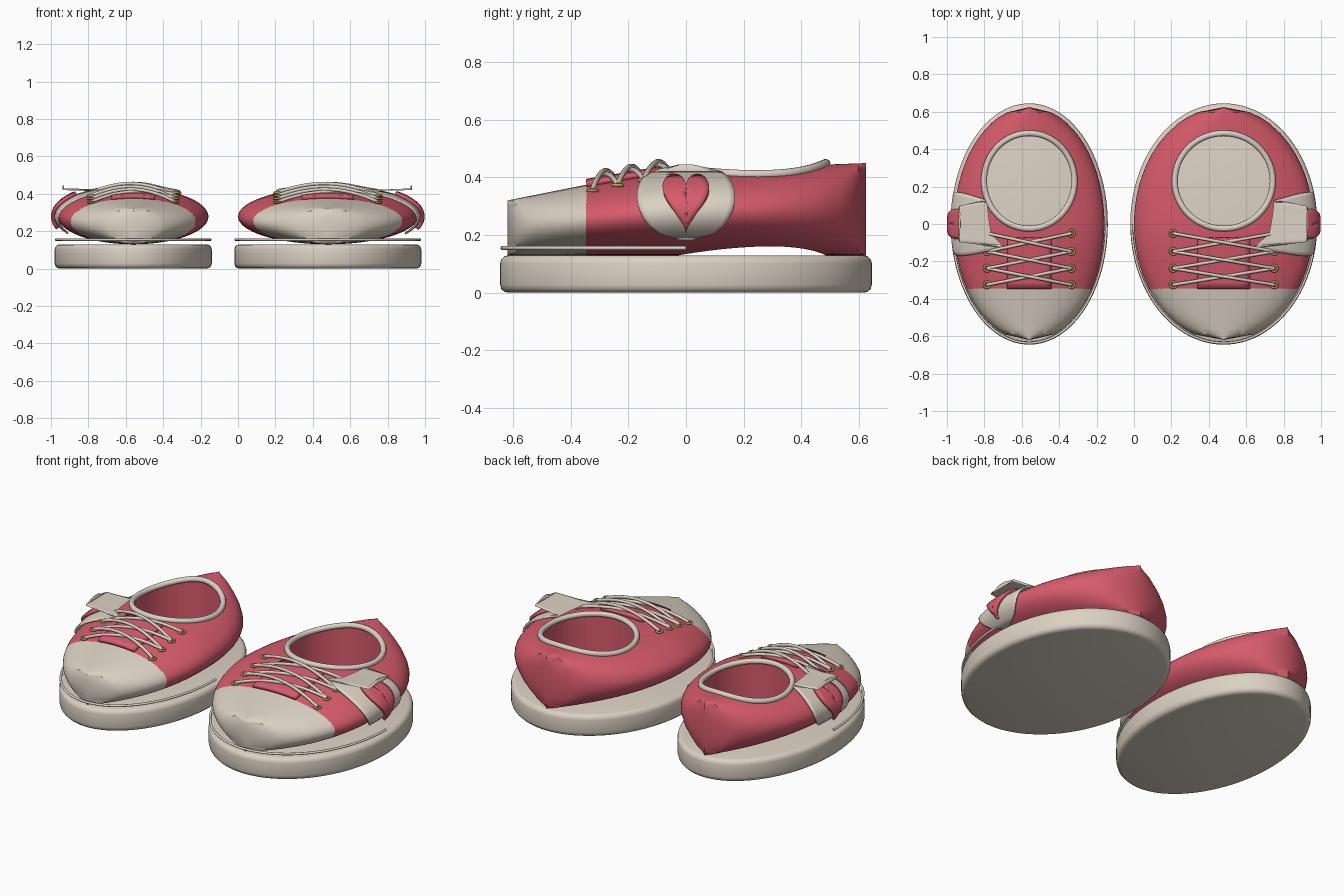
import bpy, bmesh, math
from math import sin, cos, pi, sqrt
from mathutils import Matrix

if "Cube" in bpy.data.objects:
    bpy.data.objects.remove(bpy.data.objects["Cube"])


def material(name, rgb):
    m = bpy.data.materials.new(name)
    m.diffuse_color = (*rgb, 1)
    m.use_nodes = True
    m.node_tree.nodes["Principled BSDF"].inputs["Base Color"].default_value = m.diffuse_color
    return m


CREAM = material("cream", (0.71, 0.64, 0.55))
PINK = material("pink", (0.68, 0.105, 0.15))
GOLD = material("gold", (0.5, 0.33, 0.1))
LEN = 0.625                      # half length of the upper
BASE = 0.13                      # underside of the upper
TOP = [(-0.62, 0.32), (-0.345, 0.375), (-0.05, 0.425), (0.63, 0.45)]


def top(y):
    for (y0, z0), (y1, z1) in zip(TOP, TOP[1:]):
        if y <= y1:
            return z0 + (z1 - z0) * (y - y0) / (y1 - y0)
    return TOP[-1][1]


def section(w, y):
    """Half width, centre height and half height of the upper at y."""
    half = w * sqrt(max(0, 1 - (y / LEN) ** 2))
    return half, (BASE + top(y)) / 2, (top(y) - BASE) / 2


def surf_z(w, x, y):
    h, c, r = section(w, y)
    return c + r * sqrt(max(0, 1 - (x / h) ** 2))


def side_point(w, y, z, off):
    """Point on the outer side of the upper, pushed out along its normal."""
    h, c, r = section(w, y)
    if z > 0.412:                # loose flap at the top of the patch
        return 0.93 * w, y, z
    x = h * sqrt(max(0, 1 - ((z - c) / r) ** 2))
    nx, nz = x / h ** 2, (z - c) / r ** 2
    n = math.hypot(nx, nz)
    return x + off * nx / n, y, z + off * nz / n


def finish(name, bm, mat, angle=35):
    me = bpy.data.meshes.new(name)
    bmesh.ops.recalc_face_normals(bm, faces=bm.faces)
    bm.to_mesh(me)
    bm.free()
    ob = bpy.data.objects.new(name, me)
    bpy.context.collection.objects.link(ob)
    me.materials.append(mat)
    smooth(ob, angle)
    return ob


def smooth(ob, angle=35):
    bpy.ops.object.select_all(action='DESELECT')
    ob.select_set(True)
    bpy.context.view_layer.objects.active = ob
    bpy.ops.object.shade_smooth_by_angle(angle=math.radians(angle))


def grid(name, rows, mat, thick, closed=False):
    """Sheet from rows of points, given a thickness."""
    bm = bmesh.new()
    vs = [[bm.verts.new(p) for p in row] for row in rows]
    for a, b in zip(vs, vs[1:]):
        n = len(a)
        for i in range(n if closed else n - 1):
            j = (i + 1) % n
            bm.faces.new((a[i], a[j], b[j], b[i]))
    bmesh.ops.remove_doubles(bm, verts=bm.verts, dist=1e-5)
    ob = finish(name, bm, mat, 40)
    s = ob.modifiers.new("thickness", 'SOLIDIFY')
    s.thickness, s.offset = thick, 0
    return ob


def loft(name, cx, w, ys, mat, n=64):
    bm = bmesh.new()
    rings = []
    for y in ys:
        h, c, r = section(w, y)
        if abs(y) > 0.615:
            h = 0                # ends close to a vertical crease
        rings.append([bm.verts.new((cx + h * cos(2 * pi * i / n), y, c + r * sin(2 * pi * i / n)))
                      for i in range(n)])
    for a, b in zip(rings, rings[1:]):
        for i in range(n):
            j = (i + 1) % n
            bm.faces.new((a[i], a[j], b[j], b[i]))
    for ring, y in ((rings[0], ys[0]), (rings[-1], ys[-1])):
        if abs(y) < 0.615:
            bm.faces.new(ring)
    bmesh.ops.remove_doubles(bm, verts=bm.verts, dist=1e-5)
    return finish(name, bm, mat)


def cylinder(name, cx, cy, rx, ry, z0, z1, mat, bevel=0):
    bm = bmesh.new()
    bmesh.ops.create_cone(bm, cap_ends=True, segments=96, radius1=1, radius2=1, depth=1,
                          matrix=Matrix.Translation((cx, cy, (z0 + z1) / 2))
                          @ Matrix.Diagonal((rx, ry, z1 - z0, 1)))
    if bevel:
        rim = [e for e in bm.edges if abs(e.verts[0].co.z - e.verts[1].co.z) < 1e-4]
        bmesh.ops.bevel(bm, geom=rim, offset=bevel, segments=3, profile=0.5, affect='EDGES')
    return finish(name, bm, mat)


def tube(name, pts, radius, mat, cyclic=False):
    cu = bpy.data.curves.new(name, 'CURVE')
    cu.dimensions = '3D'
    cu.bevel_depth, cu.bevel_resolution, cu.use_fill_caps = radius, 3, True
    sp = cu.splines.new('POLY')
    sp.points.add(len(pts) - 1)
    for p, q in zip(sp.points, pts):
        p.co = (*q, 1)
    sp.use_cyclic_u = cyclic
    cu.materials.append(mat)
    ob = bpy.data.objects.new(name, cu)
    bpy.context.collection.objects.link(ob)
    return ob


def shoe(tag, cx, side, a, w, open_x, lace_x):
    # sole and the thin line round its front half
    cylinder(tag + "_sole", cx, 0, a, 0.645, 0, 0.13, CREAM, 0.028)
    tube(tag + "_toe_line", [(cx + (a - 0.008) * cos(t), 0.637 * sin(t), 0.155)
                             for t in (pi + pi * i / 48 for i in range(49))], 0.007, CREAM)

    # toe cap and upper
    loft(tag + "_toe_cap", cx, w, [-0.62, -0.59, -0.56, -0.52, -0.47, -0.41, -0.345], CREAM)
    upper = loft(tag + "_upper", cx, w,
                 [-0.347 + 0.887 * i / 16 for i in range(17)] + [0.57, 0.597, 0.625], PINK)

    # foot opening cut straight down to the sole
    cutter = cylinder("cutter", cx, 0.23, open_x, 0.255, 0.05, 0.6, PINK)
    cutter.hide_render = True
    b = upper.modifiers.new("opening", 'BOOLEAN')
    b.object, b.operation, b.solver = cutter, 'DIFFERENCE', 'EXACT'
    dg = bpy.context.evaluated_depsgraph_get()
    cut = bpy.data.meshes.new_from_object(upper.evaluated_get(dg))
    upper.modifiers.clear()
    upper.data = cut
    bpy.data.objects.remove(cutter)
    smooth(upper)

    # rolled collar round the opening
    ring = []
    for i in range(72):
        x, y = open_x * cos(2 * pi * i / 72), 0.23 + 0.255 * sin(2 * pi * i / 72)
        ring.append((cx + x, y, surf_z(w, x, y) + 0.004))
    tube(tag + "_collar", ring, 0.016, CREAM, True)

    # tongue
    tw = 0.29 * w
    grid(tag + "_tongue", [[(cx + tw * s / 4, y, surf_z(w, tw * s / 4, y) + 0.009)
                            for s in range(-4, 5)]
                           for y in (-0.345 + 0.27 * i / 8 for i in range(9))], PINK, 0.022)

    # eyelets and crossed laces
    rows = [-0.325, -0.237, -0.147, -0.05]
    for k, y in enumerate(rows):
        for s in (-1, 1):
            z = surf_z(w, lace_x, y) + 0.007
            tube(f"{tag}_eyelet_{k}_{s}", [(cx + s * lace_x + 0.017 * cos(pi * i / 10),
                                            y + 0.017 * sin(pi * i / 10), z) for i in range(20)],
                 0.006, GOLD, True)
            if k < 3:
                pts = []
                for i in range(17):
                    f = i / 16
                    x, yy = s * lace_x * (1 - 2 * f), y + (rows[k + 1] - y) * f
                    lift = 0.008 + (0.024 + 0.006 * s) * sin(pi * f)
                    pts.append((cx + x, yy, surf_z(w, x, yy) + lift))
                tube(f"{tag}_lace_{k}_{s}", pts, 0.009, CREAM)

    def place(p):
        return cx + side * p[0], p[1], p[2]

    # oval side patch with a loose flap on top
    patch = []
    for i in range(13):
        z = 0.2 + 0.245 * i / 12
        hw = 0.17 * sqrt(max(0.01, 1 - ((z - 0.3225) / 0.1235) ** 2))
        patch.append([place(side_point(w, hw * s / 8, z, 0.014)) for s in range(-8, 9)])
    grid(tag + "_side_patch", patch, CREAM, 0.01)

    # heart on the patch
    heart = []
    for k in (0.02, 0.25, 0.5, 0.75, 1):
        row = []
        for i in range(48):
            t = 2 * pi * i / 48
            y = 0.005 * 16 * sin(t) ** 3
            z = 0.005 * (13 * cos(t) - 5 * cos(2 * t) - 2 * cos(3 * t) - cos(4 * t))
            row.append(place(side_point(w, k * y, 0.318 + k * z, 0.028)))
        heart.append(row)
    grid(tag + "_heart", heart, PINK, 0.02, True)


shoe("right_shoe", 0.48, 1, 0.5, 0.48, 0.262, 0.27)
shoe("left_shoe", -0.56, -1, 0.42, 0.402, 0.242, 0.225)
